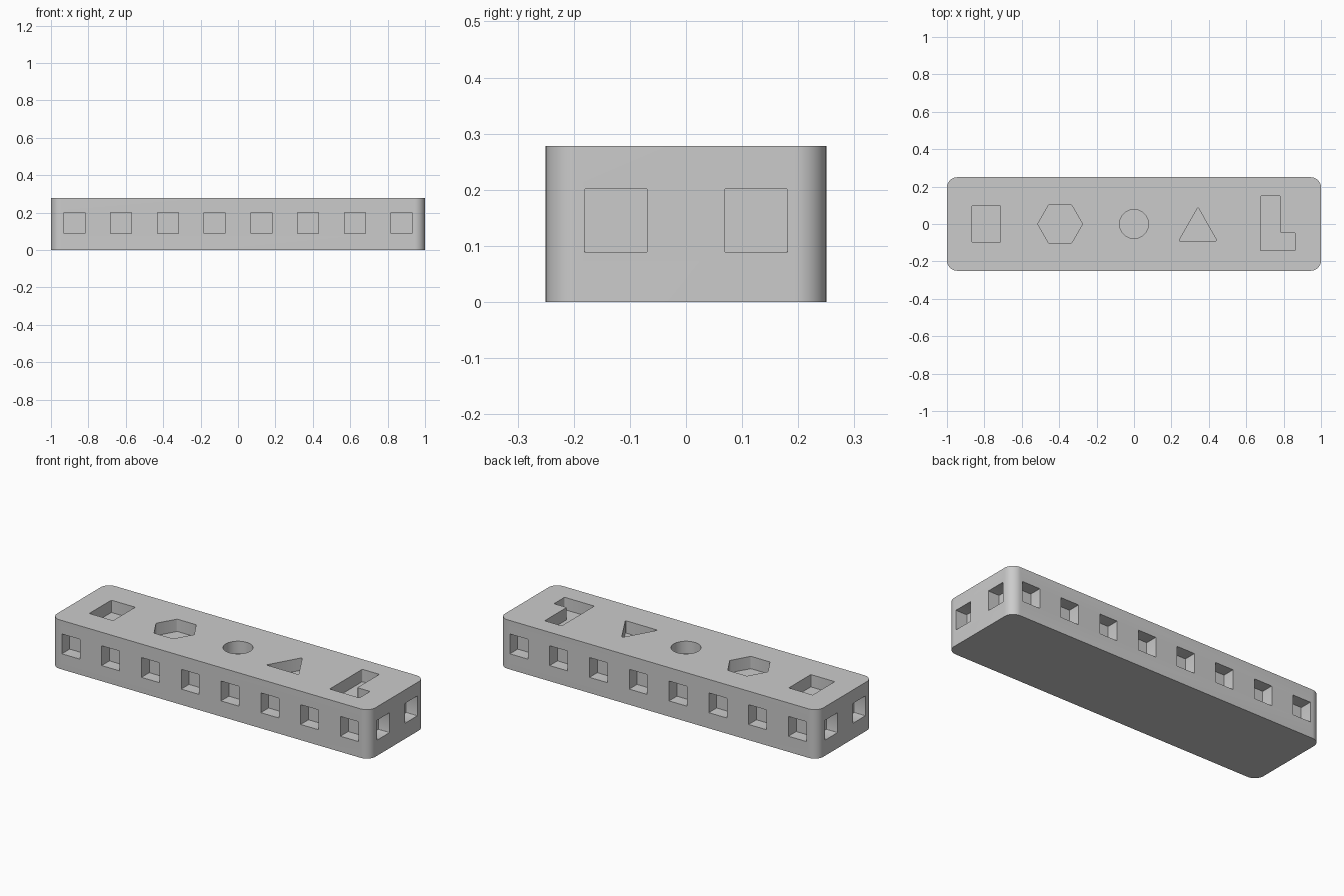
import bpy, bmesh, math
from mathutils import Matrix, Vector

cube = bpy.data.objects.get("Cube")
if cube:
    bpy.data.objects.remove(cube, do_unlink=True)

LENGTH, WIDTH, HEIGHT = 2.0, 0.5, 0.278
DEPTH, SLOT, SLOT_Z, PITCH = 0.07, 0.1125, 0.145, 0.25


def prism(outline, low, high, radius=0.0, segments=3):
    """Extruded outline with rounded vertical edges."""
    bm = bmesh.new()
    face = bm.faces.new([bm.verts.new((x, y, low)) for x, y in outline])
    geom = bmesh.ops.extrude_face_region(bm, geom=[face])["geom"]
    top = [v for v in geom if isinstance(v, bmesh.types.BMVert)]
    bmesh.ops.translate(bm, verts=top, vec=(0, 0, high - low))
    if radius:
        uprights = [e for e in bm.edges
                    if abs(e.verts[0].co.z - e.verts[1].co.z) > 1e-4]
        bmesh.ops.bevel(bm, geom=uprights, offset=radius, segments=segments,
                        profile=0.5, affect='EDGES')
    bmesh.ops.recalc_face_normals(bm, faces=bm.faces)
    return bm


def rectangle(w, h):
    return [(-w / 2, -h / 2), (w / 2, -h / 2), (w / 2, h / 2), (-w / 2, h / 2)]


def polygon(sides, radius):
    return [(radius * math.cos(math.tau * i / sides),
             radius * math.sin(math.tau * i / sides)) for i in range(sides)]


def make_object(name, bm):
    mesh = bpy.data.meshes.new(name)
    bm.to_mesh(mesh)
    bm.free()
    obj = bpy.data.objects.new(name, mesh)
    bpy.context.collection.objects.link(obj)
    return obj


cutters = bmesh.new()


def add_pocket(outline, location, outward=(0, 0, 1), radius=0.004):
    """Add a pocket cutter sunk below a point on the surface."""
    bm = prism(outline, -DEPTH, 0.03, radius)
    turn = Vector((0, 0, 1)).rotation_difference(Vector(outward))
    bm.transform(Matrix.Translation(location) @ turn.to_matrix().to_4x4())
    temp = bpy.data.meshes.new("pocket")
    bm.to_mesh(temp)
    bm.free()
    cutters.from_mesh(temp)
    bpy.data.meshes.remove(temp)


# Shaped pockets along the top
triangle = [(0.24, -0.09), (0.444, -0.09), (0.342, 0.089)]
ell = [(0.676, -0.143), (0.863, -0.143), (0.863, -0.048),
       (0.783, -0.048), (0.783, 0.15), (0.676, 0.15)]
add_pocket(rectangle(0.15, 0.198), (-0.79, 0, HEIGHT))
add_pocket(polygon(6, 0.12), (-0.395, 0, HEIGHT))
add_pocket(polygon(64, 0.077), (0, 0, HEIGHT), radius=0)
add_pocket(triangle, (0, 0, HEIGHT), radius=0.006)
add_pocket(ell, (0, 0, HEIGHT), radius=0.006)

# Square pockets around the sides
square = rectangle(SLOT, SLOT)
for side in (-1, 1):
    for i in range(8):
        x = (i - 3.5) * PITCH
        add_pocket(square, (x, side * WIDTH / 2, SLOT_Z), (0, side, 0), 0.002)
    for y in (-PITCH / 2, PITCH / 2):
        add_pocket(square, (side * LENGTH / 2, y, SLOT_Z), (side, 0, 0), 0.002)

# Block with rounded upright corners, pockets cut out
block = make_object("block", prism(rectangle(LENGTH, WIDTH), 0, HEIGHT, 0.055, 12))
cutter = make_object("pocket_cutters", cutters)
cutter.hide_render = True
cut = block.modifiers.new("pockets", 'BOOLEAN')
cut.operation = 'DIFFERENCE'
cut.solver = 'EXACT'
cut.object = cutter

bpy.ops.object.select_all(action='DESELECT')
block.select_set(True)
bpy.context.view_layer.objects.active = block
bpy.ops.object.modifier_apply(modifier=cut.name)
bpy.data.objects.remove(cutter, do_unlink=True)

# Plain grey finish
grey = bpy.data.materials.new("plain_grey")
grey.use_nodes = True
colour = (0.6, 0.6, 0.6, 1)
grey.diffuse_color = colour
grey.node_tree.nodes["Principled BSDF"].inputs["Base Color"].default_value = colour
block.data.materials.clear()
block.data.materials.append(grey)
bpy.ops.object.shade_smooth_by_angle(angle=math.radians(31))
